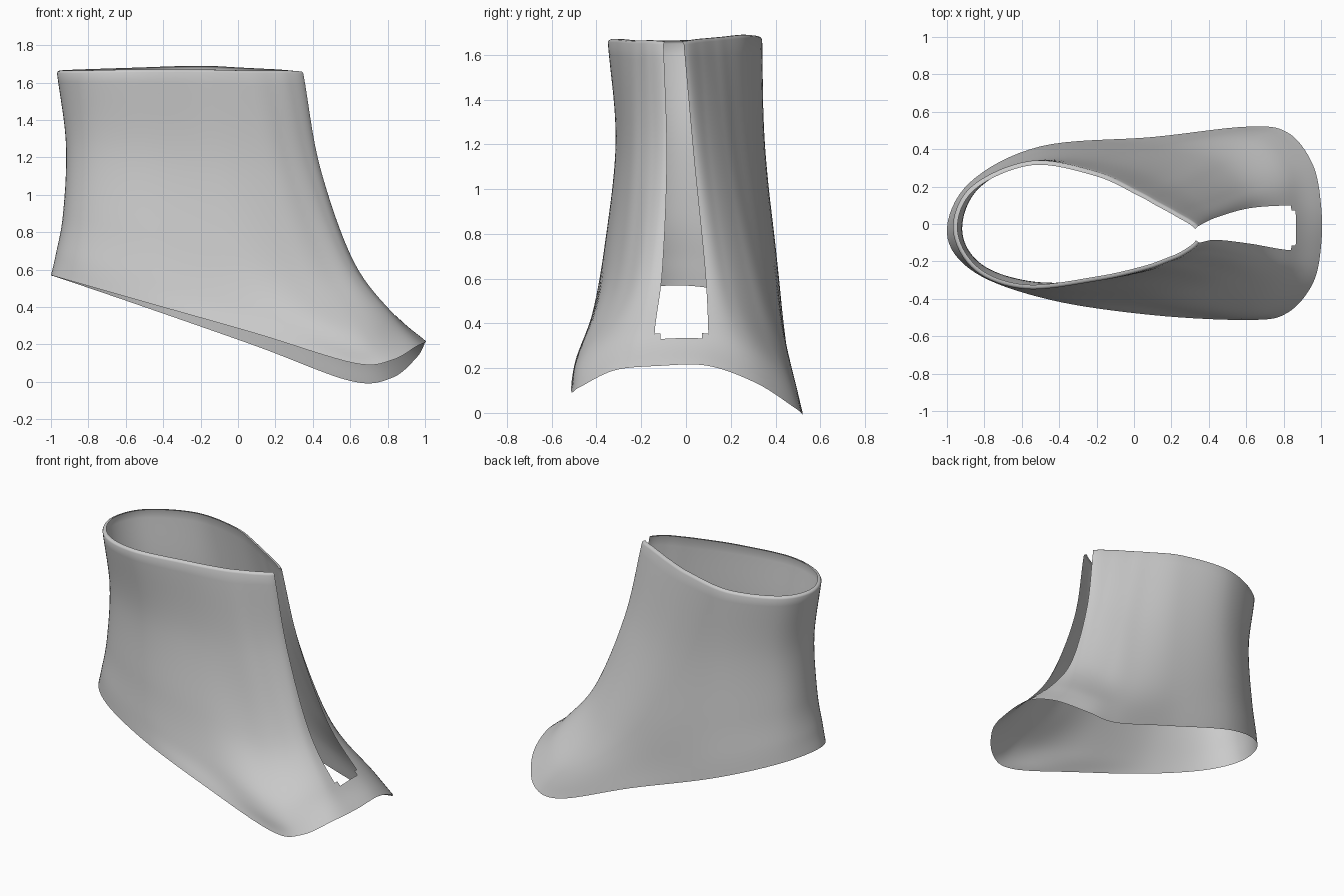
import bpy, bmesh
from mathutils import Vector

if "Cube" in bpy.data.objects:
    bpy.data.objects.remove(bpy.data.objects["Cube"])

SUB_U, SUB_V = 8, 8

# Plan outlines (x, y): start at the -y slit edge, round the heel, end at the +y slit edge
rim = [(1, -.12), (.955, -.32), (.82, -.475), (.62, -.513), (.1, -.487), (-.45, -.405), (-.85, -.26),
       (-1, -.05), (-.88, .22), (-.5, .415), (.1, .465), (.6, .52), (.82, .49), (.955, .32), (1, .10)]
foot = [(.84, -.14), (.81, -.27), (.71, -.42), (.54, -.48), (.06, -.43), (-.46, -.385), (-.84, -.255),
        (-.975, -.045), (-.87, .215), (-.5, .405), (.06, .44), (.53, .475), (.72, .43), (.82, .28), (.84, .10)]
instep = [(.62, -.105), (.58, -.19), (.50, -.26), (.35, -.32), (0, -.36), (-.48, -.35), (-.82, -.235),
          (-.935, -.04), (-.85, .2), (-.5, .38), (0, .40), (.36, .36), (.5, .29), (.58, .19), (.62, .085)]
ankle = [(.44, -.085), (.38, -.15), (.3, -.2), (.17, -.25), (-.13, -.295), (-.52, -.31), (-.81, -.22),
         (-.92, -.03), (-.82, .2), (-.5, .345), (-.1, .32), (.17, .235), (.28, .18), (.37, .11), (.44, .035)]
collar = [(.35, -.10), (.27, -.165), (.18, -.205), (.05, -.25), (-.2, -.305), (-.58, -.348), (-.85, -.25),
          (-.968, -.03), (-.87, .2), (-.55, .338), (-.2, .28), (.03, .175), (.13, .12), (.23, .065), (.345, -.01)]
rim_z = [.21, .19, .115, .10, .257, .413, .527, .57, .53, .40, .19, .005, .02, .13, .21]
top_z = [1.645, 1.65, 1.65, 1.65, 1.655, 1.655, 1.65, 1.65, 1.655, 1.665, 1.675, 1.665, 1.66, 1.655, 1.645]


def catmull(a, b, c, d, t):
    return 0.5 * (2 * b + (c - a) * t + (2 * a - 5 * b + 4 * c - d) * t * t + (3 * b - a - 3 * c + d) * t ** 3)


def smooth_closed(p):
    n = len(p)
    return [catmull(p[i - 1], p[i], p[(i + 1) % n], p[(i + 2) % n], s / SUB_U)
            for i in range(n) for s in range(SUB_U)]


def smooth_open(p):
    q = [2 * p[0] - p[1]] + p + [2 * p[-1] - p[-2]]
    out = [catmull(*q[i:i + 4], s / SUB_V) for i in range(len(p) - 1) for s in range(SUB_V)]
    return out + [p[-1]]


# Loft the outlines from the sole rim up to the collar
rings = []
for outline, f in zip((rim, foot, instep, ankle, collar), (0, .1, .3, .65, 1)):
    rings.append(smooth_closed([Vector((x, y, a + (b - a) * f))
                                for (x, y), a, b in zip(outline, rim_z, top_z)]))
columns = [smooth_open(list(c)) for c in zip(*rings)]
rows = [list(r) for r in zip(*columns)]

# Collar lip rolled slightly inwards
edge = rows[-1]
n = len(edge)
gap = n - SUB_U
for inset, lift in ((.004, .009), (.012, .014), (.024, .015)):
    lip = []
    for i, p in enumerate(edge):
        a, b = edge[max(i - 1, 0)], edge[min(i + 1, gap)] if i <= gap else edge[(i + 1) % n]
        tangent = b - a
        inward = Vector((tangent.y, -tangent.x, 0)).normalized()
        lip.append(p + inward * inset + Vector((0, 0, lift)))
    rows.append(lip)

# Skin, leaving the front slit open above the toe band
bm = bmesh.new()
grid = [[bm.verts.new(p) for p in r] for r in rows]
for j in range(len(grid) - 1):
    for i in range(n):
        corner = i in (gap, n - 1)
        if i >= gap and j >= (SUB_V - 1 if not corner else SUB_V):
            continue
        k = (i + 1) % n
        bm.faces.new((grid[j][i], grid[j + 1][i], grid[j + 1][k], grid[j][k]))
bmesh.ops.delete(bm, geom=[v for v in bm.verts if not v.link_faces], context='VERTS')
bmesh.ops.recalc_face_normals(bm, faces=bm.faces)
# Outward side faces away from the leg axis
if sum(f.normal.dot(f.calc_center_median() - Vector((-.2, 0, f.calc_center_median().z))) for f in bm.faces) < 0:
    bmesh.ops.reverse_faces(bm, faces=bm.faces)
for f in bm.faces:
    f.smooth = True
mesh = bpy.data.meshes.new("ankle_shell")
bm.to_mesh(mesh)
bm.free()
bpy.context.collection.objects.link(bpy.data.objects.new("ankle_shell", mesh))
